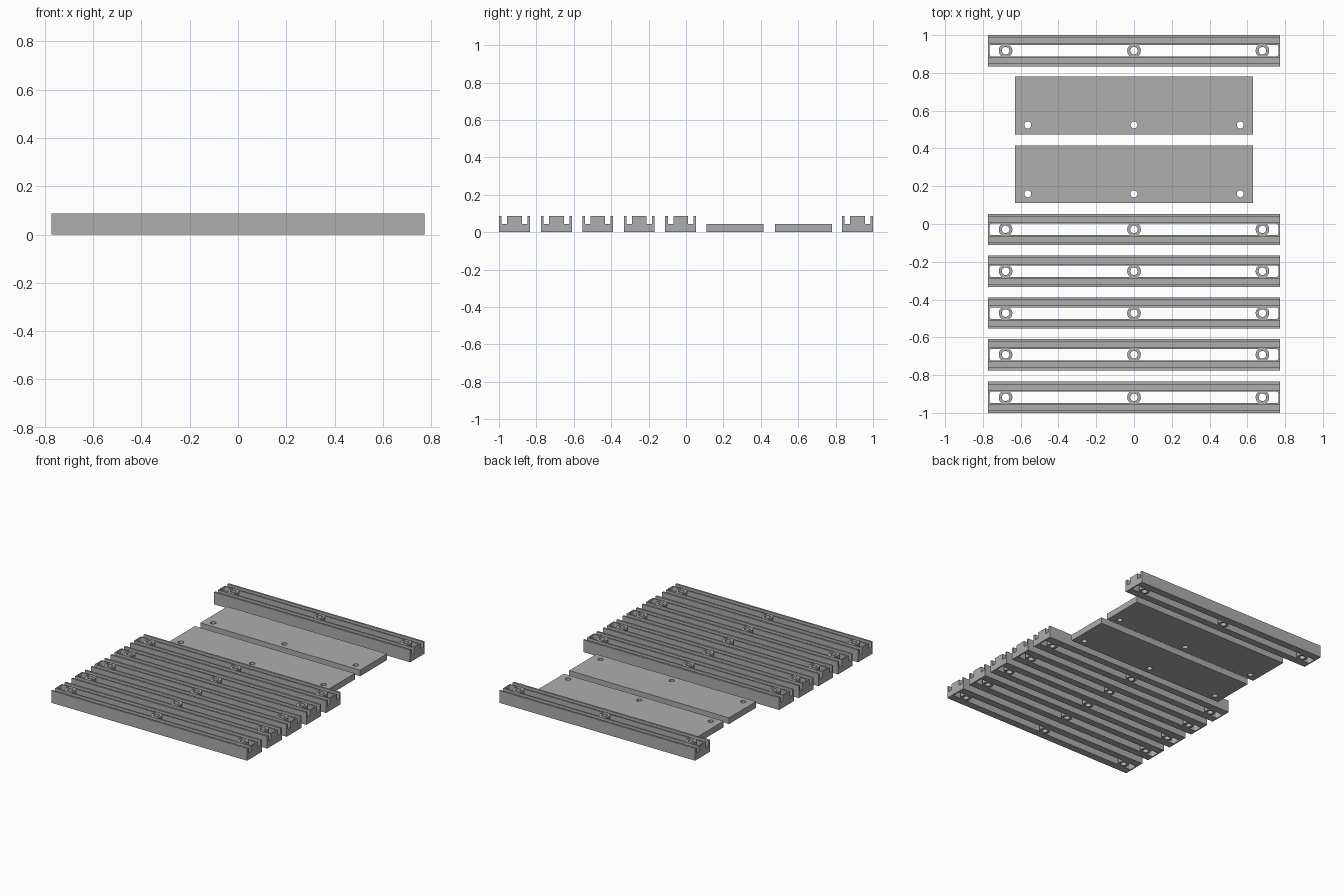
import bpy, bmesh, math

if "Cube" in bpy.data.objects:
    bpy.data.objects.remove(bpy.data.objects["Cube"])

grey = bpy.data.materials.new("mid grey")
grey.diffuse_color = (0.42, 0.42, 0.42, 1)
grey.use_nodes = True
grey.node_tree.nodes["Principled BSDF"].inputs["Base Color"].default_value = grey.diffuse_color


def prism(name, outline, z0, z1):
    """Vertical prism from an xy outline."""
    bm = bmesh.new()
    face = bm.faces.new([bm.verts.new((x, y, z0)) for x, y in outline])
    out = bmesh.ops.extrude_face_region(bm, geom=[face])
    for v in out["geom"]:
        if isinstance(v, bmesh.types.BMVert):
            v.co.z = z1
    return finish(name, bm)


def finish(name, bm):
    bmesh.ops.recalc_face_normals(bm, faces=bm.faces)
    me = bpy.data.meshes.new(name)
    bm.to_mesh(me)
    bm.free()
    me.materials.append(grey)
    ob = bpy.data.objects.new(name, me)
    bpy.context.collection.objects.link(ob)
    return ob


def circle(cx, cy, r, n=32):
    return [(cx + r * math.cos(2 * math.pi * i / n),
             cy + r * math.sin(2 * math.pi * i / n)) for i in range(n)]


def rounded(x0, x1, hw, r):
    """Rounded rectangle centred on y = 0."""
    pts = []
    for cx, cy, a0 in ((x1 - r, hw - r, 0), (x0 + r, hw - r, 90),
                       (x0 + r, r - hw, 180), (x1 - r, r - hw, 270)):
        for k in range(5):
            a = math.radians(a0 + k * 22.5)
            pts.append((cx + r * math.cos(a), cy + r * math.sin(a)))
    return pts


def cut(ob, cutters):
    """Subtract the cutters, bake the result and remove the helpers."""
    for c in cutters:
        c.hide_render = True
        m = ob.modifiers.new("cut", "BOOLEAN")
        m.operation, m.solver, m.object = "DIFFERENCE", "EXACT", c
    dg = bpy.context.evaluated_depsgraph_get()
    ob.modifiers.update() if hasattr(ob.modifiers, "update") else None
    me = bpy.data.meshes.new_from_object(ob.evaluated_get(dg))
    ob.modifiers.clear()
    ob.data = me
    for c in cutters:
        bpy.data.objects.remove(c)
    return ob


def smooth(ob):
    bpy.ops.object.select_all(action="DESELECT")
    ob.select_set(True)
    bpy.context.view_layer.objects.active = ob
    bpy.ops.object.shade_smooth_by_angle(angle=math.radians(30))


# Rail body: thin outer walls, two grooves and a raised middle block
H, FLOOR, L = 0.087, 0.044, 0.772
half = [(0.0825, 0), (0.0825, H), (0.069, H), (0.069, FLOOR),
        (0.0395, FLOOR), (0.0395, H)]
profile = half + [(-y, z) for y, z in reversed(half)]
bm = bmesh.new()
end = bm.faces.new([bm.verts.new((-L, y, z)) for y, z in profile])
ext = bmesh.ops.extrude_face_region(bm, geom=[end])
for v in ext["geom"]:
    if isinstance(v, bmesh.types.BMVert):
        v.co.x = L
rail = finish("rail_1", bm)

# Through slots that leave round screw bosses, then the screw holes
BOSS_X = (-0.68, 0, 0.68)
slot = prism("slot_cutter", rounded(-0.764, 0.764, 0.03, 0.01), -0.1, 0.2)
cut(slot, [prism("boss_cutter", circle(x, 0, 0.036), -0.2, 0.3) for x in BOSS_X])
cut(rail, [slot] + [prism("hole_cutter", circle(x, 0, 0.02), -0.1, 0.2)
                    for x in BOSS_X])
smooth(rail)

# Six rails share one mesh
RAIL_Y = (0.9175, -0.0285, -0.25, -0.472, -0.692, -0.9175)
rail.location.y = RAIL_Y[0]
for i, y in enumerate(RAIL_Y[1:], 2):
    copy = bpy.data.objects.new(f"rail_{i}", rail.data)
    copy.location.y = y
    bpy.context.collection.objects.link(copy)

# Two flat plates with three screw holes near the front edge
plate = prism("plate_1", [(-0.63, -0.1525), (0.63, -0.1525),
                          (0.63, 0.1525), (-0.63, 0.1525)], 0, 0.044)
cut(plate, [prism("hole_cutter", circle(x, -0.103, 0.0185), -0.1, 0.2)
            for x in (-0.5625, 0, 0.5625)])
smooth(plate)
plate.location.y = 0.6275
second = bpy.data.objects.new("plate_2", plate.data)
second.location.y = 0.2625
bpy.context.collection.objects.link(second)
